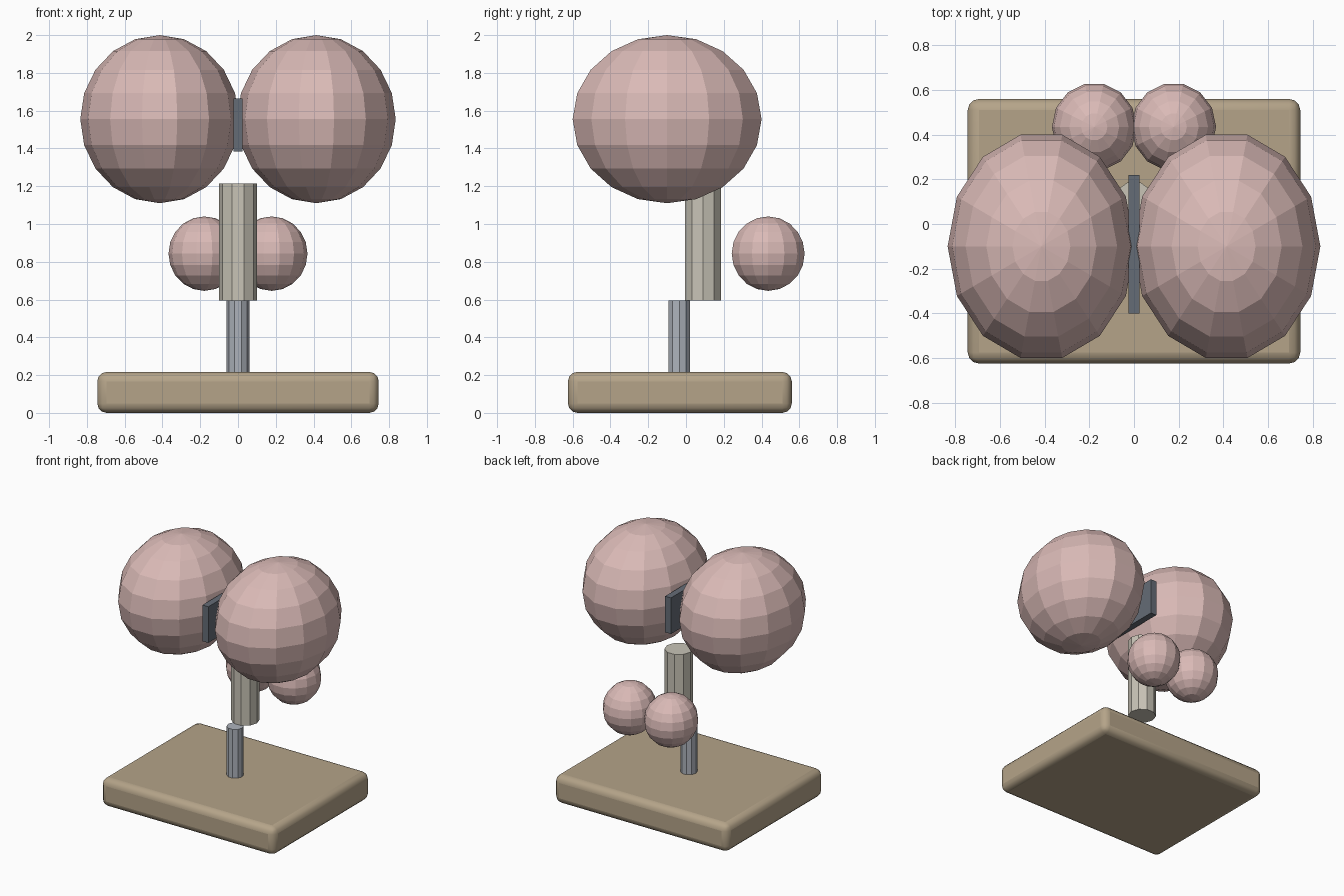
import bpy, bmesh
from math import sin, cos, pi

if "Cube" in bpy.data.objects:
    bpy.data.objects.remove(bpy.data.objects["Cube"])


def material(name, rgb):
    m = bpy.data.materials.new(name)
    m.diffuse_color = (*rgb, 1)
    m.use_nodes = True
    m.node_tree.nodes["Principled BSDF"].inputs["Base Color"].default_value = m.diffuse_color
    return m


PINK = material("pink", (0.70, 0.49, 0.47))
TAN = material("tan", (0.46, 0.37, 0.25))
BONE = material("bone", (0.58, 0.55, 0.47))
METAL = material("metal", (0.42, 0.45, 0.50))
DARK = material("dark_grey", (0.13, 0.15, 0.18))


def add(name, bm, loc, mat):
    bmesh.ops.recalc_face_normals(bm, faces=bm.faces)
    me = bpy.data.meshes.new(name)
    bm.to_mesh(me)
    bm.free()
    me.materials.append(mat)
    ob = bpy.data.objects.new(name, me)
    ob.location = loc
    bpy.context.collection.objects.link(ob)
    return ob


def box(name, lo, hi, mat):
    bm = bmesh.new()
    bmesh.ops.create_cube(bm, size=1)
    bmesh.ops.scale(bm, verts=bm.verts, vec=[h - l for l, h in zip(lo, hi)])
    return add(name, bm, [(l + h) / 2 for l, h in zip(lo, hi)], mat)


def lathe(name, profile, sides, loc, mat, scale=(1, 1, 1)):
    """Faceted solid of revolution with a corner on the x axis."""
    bm = bmesh.new()
    rings = []
    for r, z in profile:
        if r < 1e-6:
            rings.append([bm.verts.new((0, 0, z))] * sides)
        else:
            rings.append([bm.verts.new((r * cos(2 * pi * i / sides), r * sin(2 * pi * i / sides), z))
                          for i in range(sides)])
    for a, b in zip(rings, rings[1:]):
        for i in range(sides):
            j = (i + 1) % sides
            bm.faces.new(list(dict.fromkeys((a[i], a[j], b[j], b[i]))))
    for ring, (r, z) in ((rings[0], profile[0]), (rings[-1], profile[-1])):
        if r > 1e-6:
            bm.faces.new(ring)
    bmesh.ops.scale(bm, verts=bm.verts, vec=scale)
    return add(name, bm, loc, mat)


BALL = [(sin(pi * k / 10), -cos(pi * k / 10)) for k in range(11)]

# rounded base slab
base = box("base", (-0.745, -0.625, 0), (0.745, 0.56, 0.217), TAN)
bev = base.modifiers.new("rounding", "BEVEL")
bev.width = 0.05
bev.segments = 3
bpy.context.view_layer.objects.active = base
base.select_set(True)
bpy.ops.object.shade_smooth_by_angle(angle=0.7)
base.select_set(False)

# support rod and stem
lathe("support_rod", [(0.06, 0.2), (0.06, 0.595)], 10, (0, -0.035, 0), METAL)
lathe("stem", [(0.1, 0.595), (0.1, 1.215)], 10, (0, 0.09, 0), BONE)

# divider between the large lobes
box("divider", (-0.025, -0.4, 1.385), (0.025, 0.22, 1.665), DARK)

# paired lobes
for side, s in (("left", -1), ("right", 1)):
    lathe(f"large_lobe_{side}", BALL, 14, (s * 0.415, -0.1, 1.555), PINK, (0.42, 0.513, 0.445))
    lathe(f"small_lobe_{side}", BALL, 14, (s * 0.178, 0.435, 0.843), PINK, (0.19, 0.198, 0.197))
